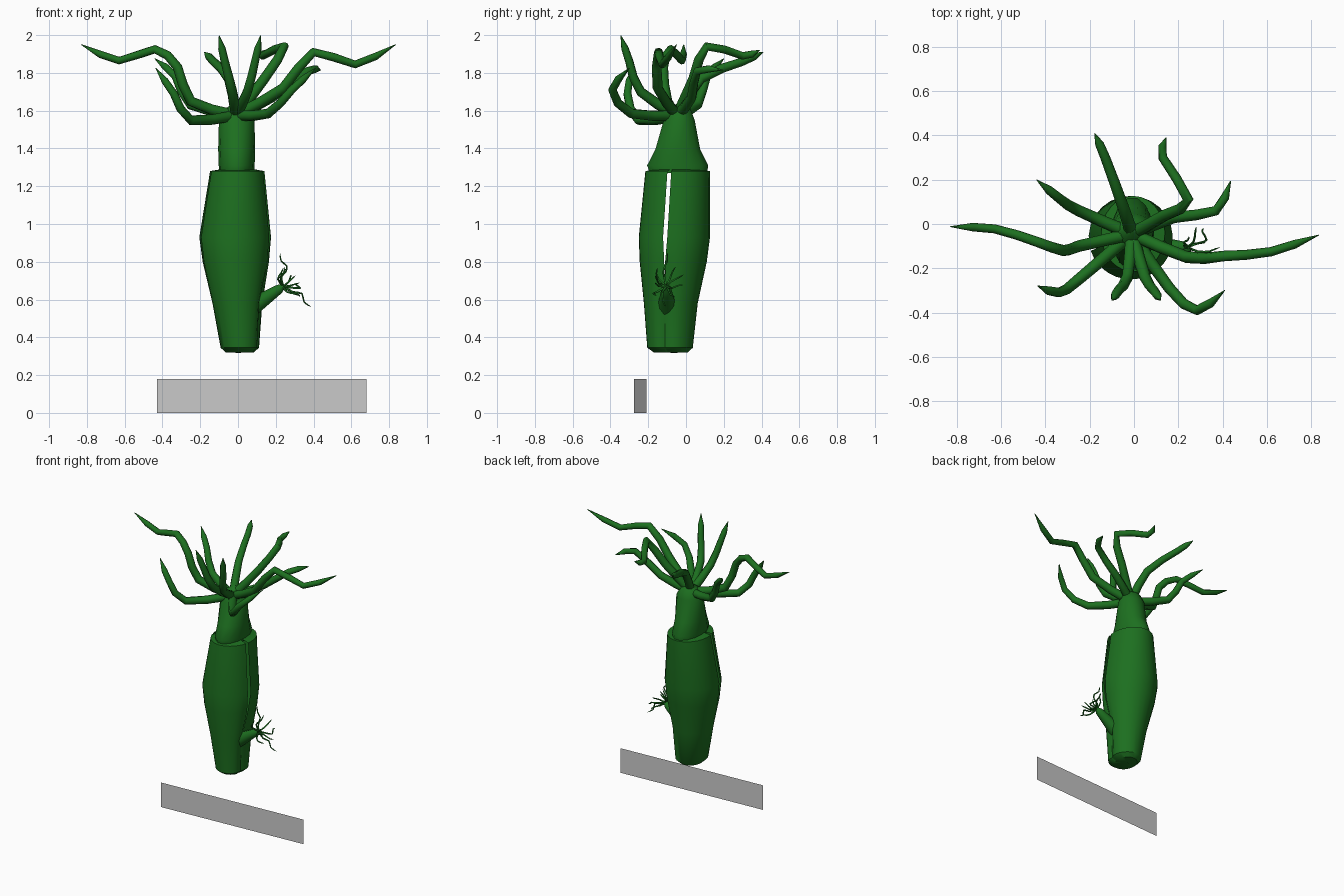
import bpy, bmesh
from math import sin, cos, pi, radians
from mathutils import Vector, Matrix

if "Cube" in bpy.data.objects:
    bpy.data.objects.remove(bpy.data.objects["Cube"])

green = bpy.data.materials.new("green")
green.diffuse_color = (0.012, 0.16, 0.014, 1)
green.use_nodes = True
green.node_tree.nodes["Principled BSDF"].inputs["Base Color"].default_value = green.diffuse_color


def make_object(name, rings, closed, angle=40, mat=green):
    """Skin a list of equal-length point rings into one smooth object."""
    bm = bmesh.new()
    vs = [[bm.verts.new(p) for p in r] for r in rings]
    n = len(rings[0])
    for a, b in zip(vs, vs[1:]):
        for i in range(n if closed else n - 1):
            j = (i + 1) % n
            bm.faces.new((a[i], a[j], b[j], b[i]))
    bmesh.ops.remove_doubles(bm, verts=bm.verts, dist=1e-5)
    bmesh.ops.recalc_face_normals(bm, faces=bm.faces)
    me = bpy.data.meshes.new(name)
    bm.to_mesh(me)
    bm.free()
    ob = bpy.data.objects.new(name, me)
    bpy.context.collection.objects.link(ob)
    if mat:
        me.materials.append(mat)
    bpy.ops.object.select_all(action='DESELECT')
    ob.select_set(True)
    bpy.context.view_layer.objects.active = ob
    bpy.ops.object.shade_smooth_by_angle(angle=radians(angle))


def spline(pts, steps=2):
    """Catmull-Rom curve through the control points."""
    p = [2 * pts[0] - pts[1]] + pts + [2 * pts[-1] - pts[-2]]
    out = []
    for a, b, c, d in zip(p, p[1:], p[2:], p[3:]):
        for k in range(steps):
            t = k / steps
            out.append(b + (c - a) * t / 2 + (a - 2.5 * b + 2 * c - d / 2) * t**2
                       + (1.5 * (b - c) + (d - a) / 2) * t**3)
    return out + [pts[-1]]


def tube(name, pts, base, end, sides=8):
    """Tapered round tube along a path, closing to a point at the tip."""
    rings, u, n = [], Vector((0.31, 0.9, 0.2)), len(pts) - 1
    for i, p in enumerate(pts):
        r = base + (end - base) * i / n if i < n else end * .1
        t = (pts[min(i + 1, n)] - pts[max(i - 1, 0)]).normalized()
        u = (u - t * u.dot(t)).normalized()
        v = t.cross(u)
        rings.append([p + r * (cos(2 * pi * k / sides) * u + sin(2 * pi * k / sides) * v)
                      for k in range(sides)])
    make_object(name, rings, True, 60)


def oval(z, x0, x1, y0, y1, angles, pull):
    """Points of an oval given by its extents at height z."""
    cx, cy, rx, ry = (x0 + x1) / 2, (y0 + y1) / 2, (x1 - x0) / 2, (y1 - y0) / 2
    return [(cx + rx * cos(a) * s, cy + ry * sin(a) * s, z) for a, s in zip(angles, pull)]


# body column: front and back half shells, slit between them above the bud
# and a groove below it; rows: z, x0, x1, y0, y1
body = [(1.28, -.148, .14, -.215, .127), (.93, -.205, .175, -.25, .127),
        (.8, -.187, .165, -.245, .11), (.58, -.135, .133, -.223, .062),
        (.345, -.092, .115, -.205, .036), (.32, -.065, .085, -.17, .01)]
N = 14
for name, start, side in (("back_body", -15, 1), ("front_body", 345, -1)):
    rings = []
    for z, *extents in body:
        gap = max(0, min(3.5, (z - .75) * 20))
        groove = max(0, .26 - abs(z - .5) * .8)
        a0, a1 = start + side * gap, 195 - side * gap
        ang = [radians(a0 + (a1 - a0) * k / N) for k in range(N + 1)]
        pull = [1 - groove, 1 - groove * .35] + [1] * (N - 1)
        rings.append(oval(z, *extents, ang, pull))
    # close the rim inward at the top and the foot at the bottom
    shrink = lambda ring, f, z: [(x * f, (y + .06) * f - .06, z) for x, y, _ in ring]
    rings = [shrink(rings[0], .6, 1.29)] + rings + [shrink(rings[-1], .02, .318)]
    make_object(name, rings, False)

# neck with rounded mouth cone; rows: z, half width, y0, y1
neck = [(1.27, .093, -.195, .115), (1.31, .095, -.21, .122), (1.395, .098, -.165, .078),
        (1.55, .094, -.12, .048), (1.61, .062, -.09, .025), (1.648, .003, -.034, -.03)]
full = [2 * pi * k / N for k in range(N)]
make_object("neck", [oval(z, -.007 - w, w - .007, y0, y1, full, [1] * N)
                     for z, w, y0, y1 in neck], True)

# tentacle control points after the shared root
tentacles = [
    [(-.25, -.1, 1.65), (-.32, -.12, 1.83), (-.44, -.08, 1.925), (-.63, -.022, 1.865), (-.83, -.012, 1.95)],
    [(-.25, .06, 1.63), (-.33, .11, 1.78), (-.44, .2, 1.875)],
    [(-.05, .08, 1.77), (-.13, .3, 1.86), (-.178, .41, 1.91)],
    [(.14, .04, 1.77), (.245, .11, 1.94), (.13, .3, 1.89), (.145, .39, 1.92)],
    [(.18, .03, 1.67), (.37, .06, 1.81), (.437, .195, 1.815)],
    [(.24, -.15, 1.72), (.4, -.145, 1.91), (.62, -.125, 1.845), (.835, -.05, 1.95)],
    [(.16, -.29, 1.585), (.285, -.39, 1.71), (.41, -.3, 1.825)],
    [(.05, -.24, 1.7), (.09, -.3, 1.86), (.12, -.345, 1.998)],
    [(-.25, -.25, 1.55), (-.34, -.31, 1.69), (-.435, -.28, 1.825)],
]
# the two upright front tentacles are mirror twins
tentacles.append([(.02 - x, y, z) for x, y, z in tentacles[7]])

root = Vector((-.01, -.045, 1.575))
to_bud = (Matrix.Translation((.245, -.105, .67)) @ Matrix.Rotation(radians(60), 4, 'Y')
          @ Matrix.Scale(.2, 4) @ Matrix.Translation((0, .05, -1.6)))
for i, ctrl in enumerate(tentacles):
    path = spline([root] + [Vector(p) for p in ctrl])
    tube(f"tentacle_{i + 1}", path, .03, .018)
    # the bud repeats the crown at one fifth size
    tube(f"bud_tentacle_{i + 1}", [to_bud @ p for p in path], .006, .0036, 6)

# bud stalk
a, b = Vector((.05, -.1, .545)), Vector((.255, -.105, .68))
tube("bud_stalk", [a.lerp(b, k / 6) for k in range(7)], .055, .02, 10)

# plain label plate, slightly turned
make_object("label_plate", [[(-.43, -.275, z), (.68, -.21, z)] for z in (0, .18)], False, mat=None)
